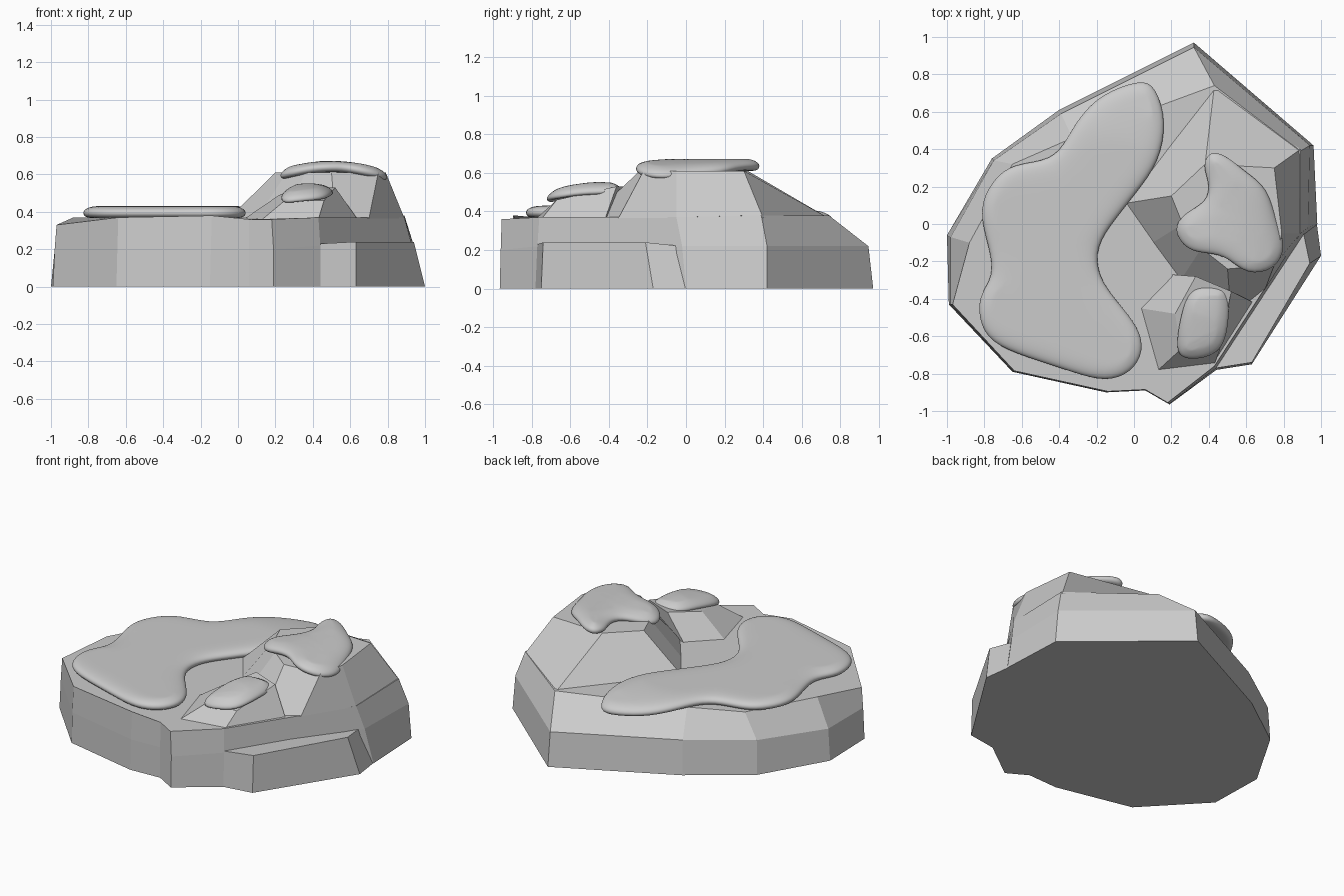
import bpy, bmesh, math
from mathutils import Vector

if "Cube" in bpy.data.objects:
    bpy.data.objects.remove(bpy.data.objects["Cube"])


def finish(bm, name, smooth=False):
    bmesh.ops.recalc_face_normals(bm, faces=bm.faces)
    me = bpy.data.meshes.new(name)
    bm.to_mesh(me)
    bm.free()
    for p in me.polygons:
        p.use_smooth = smooth
    ob = bpy.data.objects.new(name, me)
    bpy.context.collection.objects.link(ob)
    return ob


def loft_bm(rings):
    """Skin a stack of rings, return bmesh and its two end caps."""
    bm = bmesh.new()
    vr = [[bm.verts.new(p) for p in r] for r in rings]
    n = len(vr[0])
    for a, b in zip(vr, vr[1:]):
        for i in range(n):
            j = (i + 1) % n
            bm.faces.new((a[i], a[j], b[j], b[i]))
    caps = [bm.faces.new(vr[0][::-1]), bm.faces.new(vr[-1])]
    return bm, caps


def loft(name, rings):
    bm, _ = loft_bm(rings)
    return finish(bm, name)


def inset(pts, d):
    """Move a clockwise outline inwards by d."""
    out, n = [], len(pts)
    for i in range(n):
        p = Vector(pts[i])
        t = (Vector(pts[(i + 1) % n]) - p).normalized() + (p - Vector(pts[i - 1])).normalized()
        t.normalize()
        out.append(p + Vector((t.y, -t.x)) * d)
    return out


def pillow(name, outline, h, edge, height):
    """Soft rounded patch following the height function."""
    prof = [(1, -.8), (.3, -.75), (0, -.1), (.2, .6), (1, 1)]
    rings = [[(p.x, p.y, z * h) for p in inset(outline, k * edge)] for k, z in prof]
    bm, caps = loft_bm(rings)
    rim = {e for c in caps for e in c.edges}
    res = bmesh.ops.triangulate(bm, faces=caps)
    inner = [e for e in {e for f in res['faces'] for e in f.edges} if e not in rim]
    bmesh.ops.subdivide_edges(bm, edges=inner, cuts=2, use_grid_fill=True)
    bmesh.ops.triangulate(bm, faces=[f for f in bm.faces if len(f.verts) > 4])
    for v in bm.verts:
        v.co.z += height(v.co.x, v.co.y)
    ob = finish(bm, name, True)
    m = ob.modifiers.new("soft", 'SUBSURF')
    m.levels = m.render_levels = 2
    return ob


# Rock slab: bottom xy, middle xyz, plateau xyz per corner (clockwise)
slab = [
    ((.32, .97), (.32, .945, .22), (.43, .74, .38)),
    ((.96, .42), (.94, .42, .22), (.89, .39, .38)),
    ((.98, 0), (.93, -.02, .22), (.89, -.05, .37)),
    ((.44, -.78), (.44, -.77, .22), (.43, -.76, .37)),
    ((.19, -.965), (.19, -.96, .2), (.18, -.955, .36)),
    ((.06, -.89), (.06, -.89, .2), (.06, -.885, .36)),
    ((-.15, -.90), (-.145, -.90, .2), (-.14, -.895, .38)),
    ((-.65, -.79), (-.645, -.79, .2), (-.64, -.785, .37)),
    ((-.99, -.43), (-.98, -.43, .2), (-.97, -.43, .33)),
    ((-1, -.06), (-.98, -.07, .2), (-.88, -.10, .37)),
    ((-.76, .35), (-.75, .34, .22), (-.65, .32, .37)),
    ((-.40, .61), (-.39, .59, .22), (-.33, .46, .37)),
]
loft("rock_base", [[(*s[0], 0) for s in slab], [s[1] for s in slab], [s[2] for s in slab]])

# Low step on the right front
loft("rock_ledge", [
    [(.44, -.78, 0), (.63, -.75, 0), (1, -.17, 0), (.975, .02, 0), (.7, -.2, 0)],
    [(.44, -.77, .23), (.63, -.74, .24), (.94, -.21, .24), (.90, -.02, .22), (.7, -.2, .23)]])

# Large hill
big_low = [(-.05, .11), (.43, .74), (.89, .40), (.89, -.05), (.70, -.35),
           (.52, -.5), (.25, -.3), (.1, -.1)]
big_top = [(.20, .15), (.38, .32), (.75, .30), (.79, -.05), (.75, -.22),
           (.5, -.24), (.36, -.13), (.26, 0)]
loft("large_hill", [[(*p, .365) for p in big_low], [(*p, .61) for p in big_top]])

# Small hill in front of it
loft("small_hill", [
    [(.03, -.45, .36), (.13, -.78, .36), (.43, -.75, .36), (.64, -.42, .36), (.2, -.27, .36)],
    [(.22, -.48, .49), (.25, -.67, .46), (.46, -.67, .46), (.52, -.36, .53), (.33, -.28, .53)]])

# Soft patches lying on the rock
plateau = [(.04, .78), (.12, .74), (.18, .55), (.14, .33), (.02, .17), (-.1, .02), (-.2, -.12),
           (-.19, -.28), (-.08, -.42), (.03, -.55), (.06, -.68), (-.01, -.8), (-.15, -.85),
           (-.32, -.8), (-.5, -.74), (-.74, -.66), (-.83, -.55), (-.84, -.38), (-.75, -.28),
           (-.78, -.12), (-.84, .08), (-.76, .24), (-.65, .33), (-.44, .34), (-.36, .46),
           (-.3, .57), (-.18, .7)]
pillow("plateau_patch", plateau, .035, .06,
       lambda x, y: .395 - .15 * max(0, y - .5))

summit = [(.40, .40), (.5, .37), (.6, .28), (.72, .2), (.77, 0), (.82, -.12), (.76, -.25),
          (.6, -.28), (.5, -.18), (.4, -.16), (.28, -.15), (.2, -.03), (.26, .06), (.39, .12),
          (.40, .22), (.36, .31)]
pillow("summit_patch", summit, .033, .06,
       lambda x, y: .64 - .6 * (x - .5) ** 2)

knoll = [(.29, -.36), (.36, -.33), (.47, -.33), (.515, -.37), (.51, -.55), (.47, -.69),
         (.34, -.73), (.24, -.72), (.22, -.64), (.25, -.47)]
pillow("knoll_patch", knoll, .028, .05,
       lambda x, y: .525 - 1.0 * (x - .38) ** 2 - .7 * (y + .45) ** 2)
